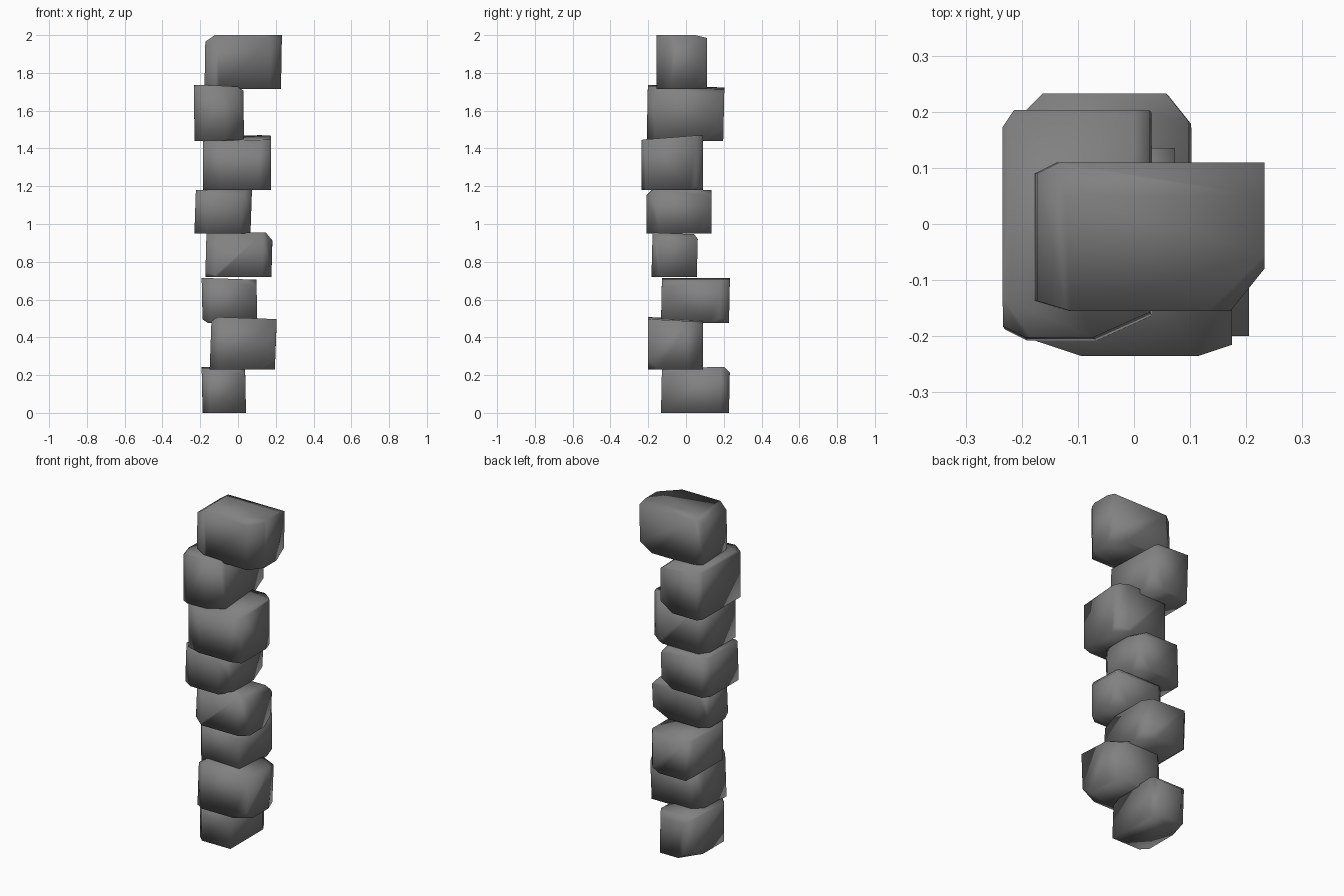
import bpy
import bmesh
from mathutils import Vector

cube = bpy.data.objects.get("Cube")
if cube:
    bpy.data.objects.remove(cube, do_unlink=True)

stone = bpy.data.materials.new("dark grey stone")
stone.use_nodes = True
colour = (0.22, 0.22, 0.22, 1)
stone.diffuse_color = colour
stone.node_tree.nodes["Principled BSDF"].inputs["Base Color"].default_value = colour


def chip(bm, low, high, cut):
    """Slice off a corner or an edge; cut holds the signed leg along each axis."""
    corner = Vector([high[i] if cut[i] > 0 else low[i] for i in range(3)])
    normal = Vector([1 / c if c else 0 for c in cut])
    axis = next(i for i in range(3) if cut[i])
    point = corner.copy()
    point[axis] -= cut[axis]
    geom = bm.verts[:] + bm.edges[:] + bm.faces[:]
    res = bmesh.ops.bisect_plane(bm, geom=geom, plane_co=point, plane_no=normal, clear_outer=True)
    rim = [e for e in res["geom_cut"] if isinstance(e, bmesh.types.BMEdge)]
    bmesh.ops.contextual_create(bm, geom=rim)


def block(name, x, y, z, chips, lean=(0, 0), tilt=(0, 0)):
    """Chipped box; lean shifts the top sideways, tilt slopes the top face."""
    low, high = Vector((x[0], y[0], z[0])), Vector((x[1], y[1], z[1]))
    size, mid = high - low, (low + high) / 2
    bm = bmesh.new()
    bmesh.ops.create_cube(bm, size=1)
    for v in bm.verts:
        v.co = mid + v.co * size
    for cut in chips:
        chip(bm, low, high, cut)
    for v in bm.verts:
        t = (v.co.z - mid.z) / size.z
        dx, dy = (v.co.x - mid.x) / size.x, (v.co.y - mid.y) / size.y
        v.co.x += lean[0] * t
        v.co.y += lean[1] * t
        v.co.z += (t + 0.5) * (tilt[0] * dx + tilt[1] * dy)
    bmesh.ops.remove_doubles(bm, verts=bm.verts[:], dist=0.004)
    bmesh.ops.recalc_face_normals(bm, faces=bm.faces[:])
    for f in bm.faces:
        f.smooth = True
    mesh = bpy.data.meshes.new(name)
    bm.to_mesh(mesh)
    bm.free()
    mesh.materials.append(stone)
    obj = bpy.data.objects.new(name, mesh)
    bpy.context.collection.objects.link(obj)


# Stones from the ground up
block("stone_1", (-.19, .04), (-.13, .23), (0, .24),
      [(-.04, -.04, 0), (.03, .05, 0), (-.05, .04, 0), (0, .03, .03), (-.08, .12, -.05), (.05, -.06, .03)],
      lean=(-.005, .005), tilt=(0, .01))
block("stone_2", (-.145, .2), (-.2, .09), (.23, .495),
      [(-.05, -.03, 0), (-.05, .05, 0), (.03, .08, 0), (-.03, 0, .02), (.08, -.06, -.05), (.1, .08, .04)],
      lean=(.01, 0), tilt=(-.012, -.015))
block("stone_3", (-.19, .1), (-.13, .23), (.475, .71),
      [(-.03, .03, 0), (.04, .05, 0), (-.04, -.05, 0), (-.03, 0, -.02), (.06, -.08, .04), (.08, .1, -.05)],
      lean=(-.005, .005), tilt=(-.01, 0))
block("stone_4", (-.17, .18), (-.18, .06), (.72, .95),
      [(-.05, -.03, 0), (.05, -.04, 0), (-.05, .04, 0), (.035, 0, .04), (.1, .06, -.05), (-.06, -.06, -.05), (0, .02, .025)],
      lean=(.006, .006), tilt=(0, -.01))
block("stone_5", (-.227, .07), (-.21, .135), (.95, 1.18),
      [(-.06, -.04, 0), (.05, -.07, 0), (-.03, .04, 0), (0, -.03, .03), (.07, .08, -.05), (.05, .1, .03)],
      lean=(.008, 0))
block("stone_6", (-.185, .175), (-.235, .09), (1.18, 1.455),
      [(-.09, -.03, 0), (.06, -.02, 0), (-.04, .06, 0), (.03, .06, .03), (.06, .04, 0), (.08, .07, -.04)],
      tilt=(.008, .025))
block("stone_7", (-.232, .03), (-.205, .2), (1.44, 1.725),
      [(-.02, .03, 0), (.1, -.045, 0), (-.04, -.02, 0), (.03, 0, .02), (.08, .1, -.06), (-.05, -.07, .03)],
      lean=(-.004, .006), tilt=(-.01, -.015))
block("stone_8", (-.175, .23), (-.155, .11), (1.715, 2),
      [(-.06, -.018, 0), (.06, -.075, 0), (-.04, .02, 0), (-.05, 0, .035), (-.08, -.05, -.05),
       (.08, .07, -.05), (.1, -.1, .05), (0, .06, .015)],
      lean=(.005, 0))
